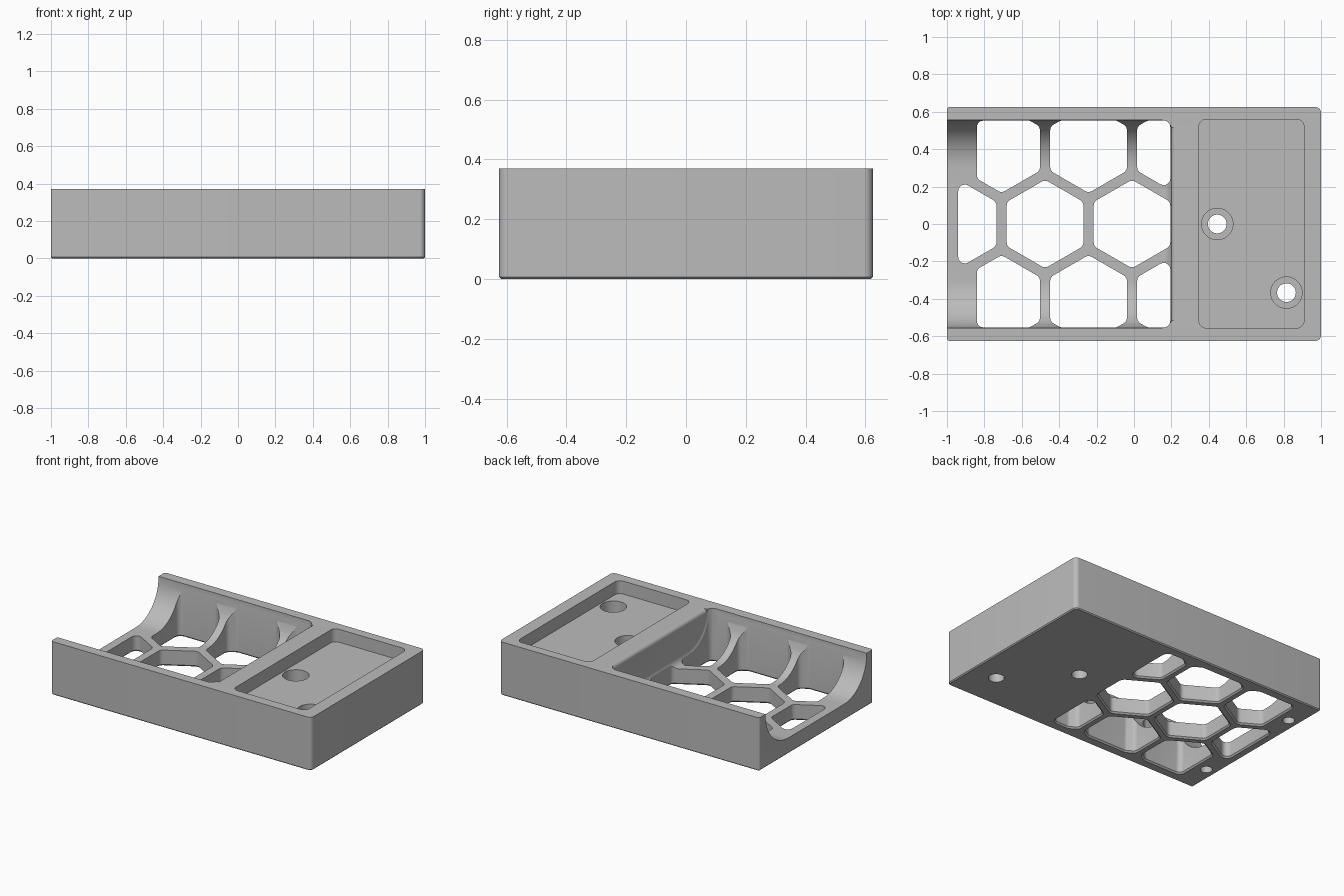
import bpy, bmesh, math
from mathutils import Vector

if "Cube" in bpy.data.objects:
    bpy.data.objects.remove(bpy.data.objects["Cube"])

H = 0.37
FLOOR = 0.11


def rounded(pts, radii, off=0.0, seg=8):
    """Convex CCW outline with rounded corners, grown or shrunk by off."""
    out = []
    n = len(pts)
    if not isinstance(radii, (list, tuple)):
        radii = [radii] * n
    for i in range(n):
        p = Vector(pts[i])
        d0 = (p - Vector(pts[i - 1])).normalized()
        d1 = (Vector(pts[(i + 1) % n]) - p).normalized()
        n0, n1 = Vector((d0.y, -d0.x)), Vector((d1.y, -d1.x))
        r = radii[i]
        c = p - (n0 + n1) * (r / (1 + n0.dot(n1)))
        a0 = math.atan2(n0.y, n0.x)
        turn = math.atan2(d0.x * d1.y - d0.y * d1.x, d0.dot(d1))
        for k in range(seg + 1):
            a = a0 + turn * k / seg
            out.append((c.x + (r + off) * math.cos(a), c.y + (r + off) * math.sin(a)))
    return out


def rect(x0, x1, y0, y1):
    return [(x0, y0), (x1, y0), (x1, y1), (x0, y1)]


def circle(x, y, r, n=40):
    return [(x + r * math.cos(math.tau * k / n), y + r * math.sin(math.tau * k / n)) for k in range(n)]


def clip(pts, axis, value, keep):
    """Cut a convex outline by an axis-aligned line."""
    out = []
    for i, b in enumerate(pts):
        a = pts[i - 1]
        da, db = (a[axis] - value) * keep, (b[axis] - value) * keep
        if da * db < 0:
            out.append(tuple(Vector(a).lerp(Vector(b), da / (da - db))))
        if db >= 0:
            out.append(b)
    return out


def loft(name, loops, axis='z'):
    """Solid through a list of (position, outline) sections."""
    place = {'z': lambda u, v, w: (u, v, w), 'x': lambda u, v, w: (w, u, v),
             'y': lambda u, v, w: (u, w, v)}[axis]
    bm = bmesh.new()
    rings = [[bm.verts.new(place(u, v, w)) for u, v in pts] for w, pts in loops]
    for a, b in zip(rings, rings[1:]):
        for i in range(len(a)):
            j = (i + 1) % len(a)
            bm.faces.new((a[i], a[j], b[j], b[i]))
    bm.faces.new(rings[0])
    bm.faces.new(rings[-1])
    bmesh.ops.recalc_face_normals(bm, faces=bm.faces)
    me = bpy.data.meshes.new(name)
    bm.to_mesh(me)
    bm.free()
    ob = bpy.data.objects.new(name, me)
    bpy.context.collection.objects.link(ob)
    return ob


cutters = []

# Outer block with softened corners and a small bottom chamfer
outline = rect(-1, 1, -0.625, 0.625)
radii = [0.014, 0.03, 0.03, 0.014]
body = loft("tray_body", [(0, rounded(outline, radii, -0.007)),
                          (0.007, rounded(outline, radii)), (H, rounded(outline, radii))])

# Open-ended trough with large floor fillets and a rounded closed end
trough = rect(-0.555, 0.555, FLOOR, 0.6)
tr = [0.25, 0.25, 0.08, 0.08]
R = 0.05
sections = [(-1.1, rounded(trough, tr, 0, 14))]
for k in range(9):
    a = math.pi / 2 * k / 8
    sections.append((0.2 - R + R * math.sin(a), rounded(trough, tr, -R * (1 - math.cos(a)), 14)))
cutters.append(loft("trough_cutter", sections, 'x'))

# Rounded lip on the divider
lip = [(0.18, 0.4), (0.18, H - 0.025)]
lip += [(0.225 - 0.025 * math.cos(a), H - 0.025 + 0.025 * math.sin(a))
        for a in [math.pi / 2 * k / 8 for k in range(9)]]
lip.append((0.225, 0.4))
cutters.append(loft("lip_cutter", [(-0.515, lip), (0.515, lip)], 'y'))

# Honeycomb floor openings, clipped to the tray floor
PITCH, FLAT = 0.465, 0.205
for row in (-1, 0, 1):
    left = -0.94 if row == 0 else -0.84
    first = -0.9405 if row == 0 else -0.708
    for col in range(3):
        cx, cy = first + col * PITCH, row * PITCH * math.sqrt(3) / 2
        rad = FLAT / math.cos(math.pi / 6)
        hexa = [(cx + rad * math.cos(math.radians(30 + 60 * k)),
                 cy + rad * math.sin(math.radians(30 + 60 * k))) for k in range(6)]
        for axis, value, keep in ((0, left, 1), (0, 0.194, -1), (1, -0.553, 1), (1, 0.553, -1)):
            hexa = clip(hexa, axis, value, keep)
        cutters.append(loft("hex_cutter", [(-0.01, rounded(hexa, 0.035, 0.02, 5)),
                                           (0.01, rounded(hexa, 0.035, 0, 5)),
                                           (0.5, rounded(hexa, 0.035, 0, 5))]))

# Shallow rectangular pocket
pocket = rounded(rect(0.347, 0.909, -0.556, 0.56), 0.04)
cutters.append(loft("pocket_cutter", [(H - 0.09, pocket), (0.5, pocket)]))

# Counterbored screw holes
for x, y in ((0.445, 0.0), (0.815, -0.367)):
    cutters.append(loft("screw_cutter", [(-0.05, circle(x, y, 0.05)), (0.14, circle(x, y, 0.05)),
                                         (0.14, circle(x, y, 0.084)), (0.33, circle(x, y, 0.084))]))

# Blind holes under the open end
for s in (-1, 1):
    c = circle(-0.925, s * 0.4, 0.038)
    cutters.append(loft("blind_hole_cutter", [(-0.05, c), (0.07, c)]))

# Apply all cuts
bpy.context.view_layer.objects.active = body
body.select_set(True)
for c in cutters:
    c.hide_render = True
    m = body.modifiers.new("cut", 'BOOLEAN')
    m.operation = 'DIFFERENCE'
    m.solver = 'EXACT'
    m.object = c
    bpy.ops.object.modifier_apply(modifier=m.name)
for c in cutters:
    bpy.data.objects.remove(c)

# Single grey finish
grey = bpy.data.materials.new("plain_grey")
grey.diffuse_color = (0.5, 0.5, 0.5, 1)
grey.use_nodes = True
grey.node_tree.nodes["Principled BSDF"].inputs["Base Color"].default_value = grey.diffuse_color
body.data.materials.clear()
body.data.materials.append(grey)
for p in body.data.polygons:
    p.material_index = 0
bpy.ops.object.shade_smooth_by_angle(angle=math.radians(25))
